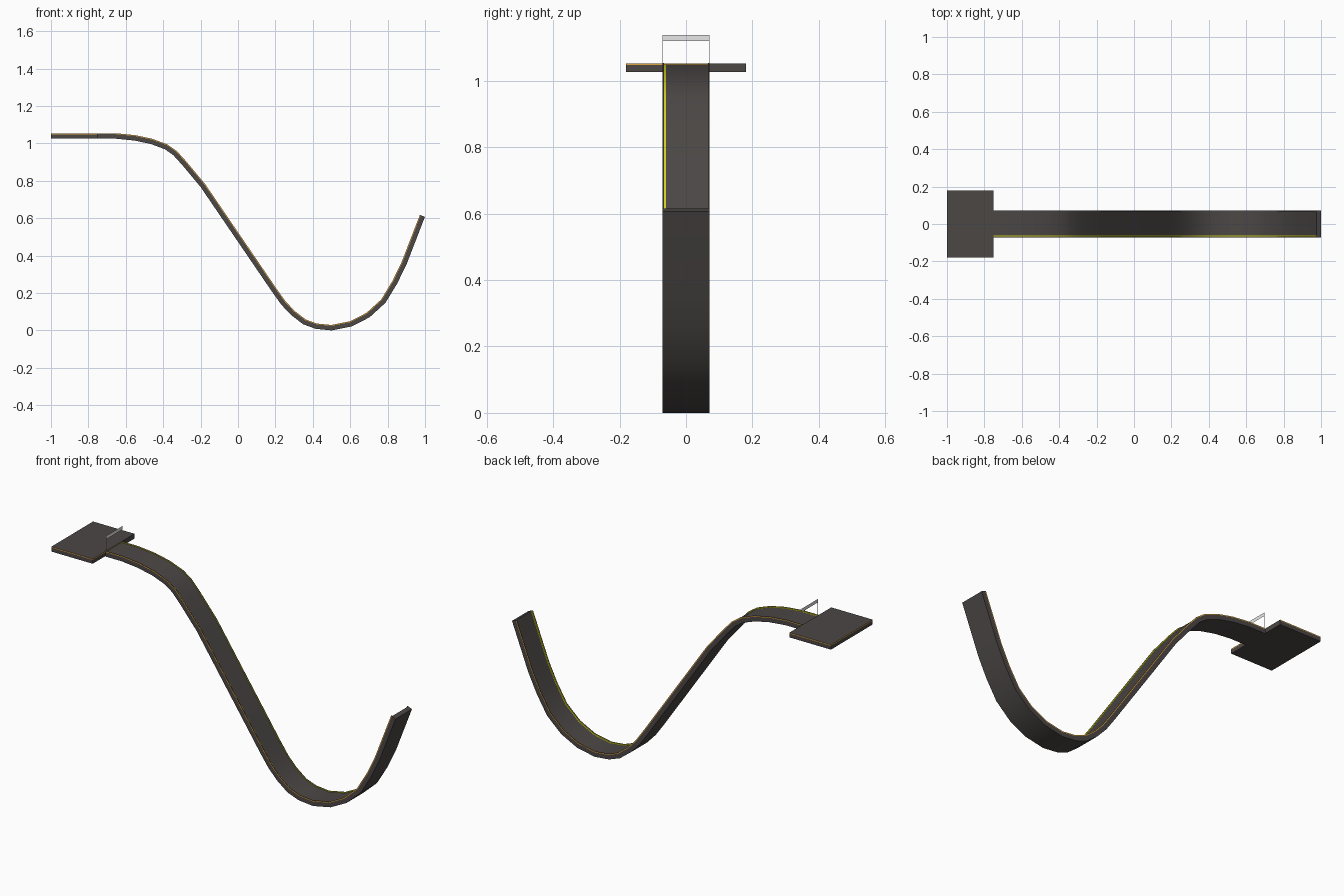
import bpy, bmesh
from mathutils import Vector

cube = bpy.data.objects.get("Cube")
if cube:
    bpy.data.objects.remove(cube, do_unlink=True)


def material(name, rgb):
    m = bpy.data.materials.new(name)
    m.use_nodes = True
    m.diffuse_color = (*rgb, 1)
    m.node_tree.nodes["Principled BSDF"].inputs["Base Color"].default_value = (*rgb, 1)
    return m


DARK = material("charcoal", (0.07, 0.063, 0.06))
ORANGE = material("amber", (0.75, 0.38, 0.05))
YELLOW = material("yellow", (0.65, 0.63, 0.01))
GREY = material("pale grey", (0.86, 0.86, 0.86))


def finish(name, bm, mats):
    mesh = bpy.data.meshes.new(name)
    bm.to_mesh(mesh)
    bm.free()
    for m in mats:
        mesh.materials.append(m)
    ob = bpy.data.objects.new(name, mesh)
    bpy.context.collection.objects.link(ob)
    return ob


def loft(name, rings, paint, mats):
    """Skin closed rings; paint maps (ring, side) to a material index."""
    bm = bmesh.new()
    rings = [[bm.verts.new(p) for p in ring] for ring in rings]
    count = len(rings[0])
    for r, (a, b) in enumerate(zip(rings, rings[1:])):
        for i in range(count):
            j = (i + 1) % count
            bm.faces.new((a[i], a[j], b[j], b[i])).material_index = paint(r, i)
    bm.faces.new(rings[0])
    bm.faces.new(rings[-1])
    bmesh.ops.recalc_face_normals(bm, faces=bm.faces)
    return finish(name, bm, mats)


# Upper surface of the slope, seen from the side
PATH = [Vector((x, 0, z)) for x, z in (
    (-0.75, 1.049), (-0.65, 1.049), (-0.55, 1.039), (-0.46, 1.02), (-0.38, 0.99),
    (-0.33, 0.955), (-0.28, 0.9), (-0.18, 0.78), (0.2, 0.223), (0.25, 0.153),
    (0.3, 0.1), (0.36, 0.054), (0.42, 0.032), (0.5, 0.024), (0.6, 0.044),
    (0.69, 0.09), (0.77, 0.163), (0.83, 0.262), (0.88, 0.365), (0.977, 0.616))]


def normals(path):
    out = []
    for i, p in enumerate(path):
        before = (p - path[max(i - 1, 0)]).normalized()
        after = (path[min(i + 1, len(path) - 1)] - p).normalized()
        t = (before + after).normalized()
        out.append(Vector((-t.z, 0, t.x)))
    return out


# Slope with raised kerbs: (y, height off the surface), mirrored for the other side
KERB = [(0.071, -0.024), (0.071, 0), (0.071, 0.005), (0.067, 0.005), (0.067, 0), (0.061, 0)]
SECTION = KERB + [(-y, h) for y, h in reversed(KERB)]
# Amber outer bands, yellow inner kerb faces and a yellow floor line
STRIPES = {1: 1, 9: 1, 3: 2, 6: 2, 7: 2}
slope = loft("slope",
             [[p + n * h + Vector((0, y, 0)) for y, h in SECTION]
              for p, n in zip(PATH, normals(PATH))],
             lambda ring, side: STRIPES.get(side, 0), (DARK, ORANGE, YELLOW))
bpy.context.view_layer.objects.active = slope
slope.select_set(True)
bpy.ops.object.shade_smooth_by_angle(angle=0.6)

# Start platform with an amber band round its upper edge
OUTLINE = [(-1, -0.18), (-0.75, -0.18), (-0.75, 0.07), (-0.75, 0.18), (-1, 0.18)]
loft("start_platform",
     [[(x, y, z) for x, y in OUTLINE] for z in (1.027, 1.048, 1.053)],
     lambda ring, side: 1 if ring == 1 and side != 2 else 0, (DARK, ORANGE))

# Start gate: flat banner and two thin posts
bm = bmesh.new()
for y0, y1, z0, z1 in ((-0.071, 0.071, 1.12, 1.139),
                       (-0.071, -0.069, 1.045, 1.12), (0.069, 0.071, 1.045, 1.12)):
    bm.faces.new([bm.verts.new((-0.745, y, z))
                  for y, z in ((y0, z0), (y1, z0), (y1, z1), (y0, z1))])
finish("start_gate", bm, (GREY,))
